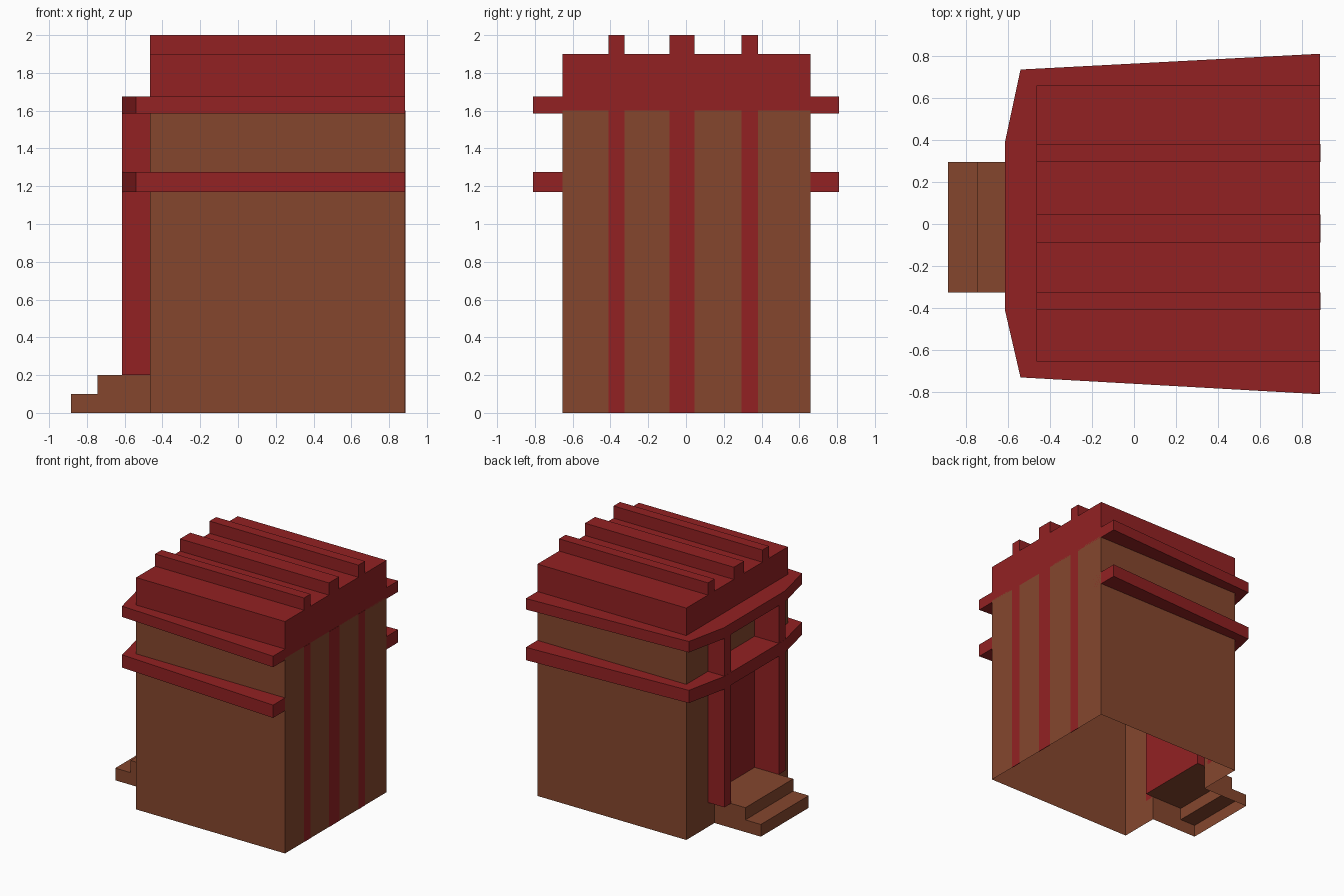
import bpy, bmesh

if "Cube" in bpy.data.objects:
    bpy.data.objects.remove(bpy.data.objects["Cube"])

def material(name, rgb):
    m = bpy.data.materials.new(name)
    m.diffuse_color = (*rgb, 1)
    m.use_nodes = True
    m.node_tree.nodes["Principled BSDF"].inputs["Base Color"].default_value = m.diffuse_color
    return m

RED = material("dark_red", (0.29, 0.0155, 0.0165))
BROWN = material("brown", (0.235, 0.062, 0.027))

def make(name, bm, *mats):
    me = bpy.data.meshes.new(name)
    bm.to_mesh(me)
    bm.free()
    for m in mats:
        me.materials.append(m)
    ob = bpy.data.objects.new(name, me)
    bpy.context.collection.objects.link(ob)
    return ob

def prism(name, outline, z0, z1, mat):
    """Closed solid from a plan outline (counter-clockwise)."""
    bm = bmesh.new()
    f = bm.faces.new([bm.verts.new((x, y, z0)) for x, y in outline])
    top = bmesh.ops.extrude_face_region(bm, geom=[f], use_keep_orig=True)
    bmesh.ops.translate(bm, vec=(0, 0, z1 - z0),
                        verts=[g for g in top["geom"] if isinstance(g, bmesh.types.BMVert)])
    bmesh.ops.recalc_face_normals(bm, faces=bm.faces)
    return make(name, bm, mat)

def box(name, x0, x1, y0, y1, z0, z1, mat):
    return prism(name, [(x0, y0), (x1, y0), (x1, y1), (x0, y1)], z0, z1, mat)

def wall_strip(bm, path, z0, z1, index=0):
    """Upright faces along an open plan path, outside on the right-hand side."""
    for (ax, ay), (bx, by) in zip(path, path[1:]):
        f = bm.faces.new([bm.verts.new(p) for p in
                          ((ax, ay, z0), (bx, by, z0), (bx, by, z1), (ax, ay, z1))])
        f.material_index = index

XF, XB, XP, XD = -0.465, 0.885, -0.615, -0.395   # wall front, back, pillar front, door
Y0, Y1 = -0.655, 0.66
D0, D1 = -0.325, 0.295                           # doorway sides

# Walls: an open-bottomed shell with a gap for the doorway
bm = bmesh.new()
wall_strip(bm, [(XF, D0), (XF, Y0), (XB, Y0), (XB, Y1), (XF, Y1), (XF, D1)][::1], 0, 1.6)
bmesh.ops.remove_doubles(bm, verts=bm.verts, dist=0.001)
make("walls", bm, BROWN)

# Recessed doorway: red door and jambs, brown panel above the lower ledge
bm = bmesh.new()
wall_strip(bm, [(XF, D1), (XD, D1)], 0.2, 1.6)
wall_strip(bm, [(XD, D0), (XF, D0)], 0.2, 1.6)
wall_strip(bm, [(XD, D1), (XD, D0)], 0.2, 1.2)
wall_strip(bm, [(XD, D1), (XD, D0)], 1.2, 1.6, 1)
make("door_recess", bm, RED, BROWN)

# Steps, open underneath
bm = bmesh.new()
profile = [(-0.885, 0), (-0.885, 0.1), (-0.745, 0.1), (-0.745, 0.2), (XF, 0.2)]
run = profile[:-1] + [(XD, 0.2)]
for (ax, az), (bx, bz) in zip(run, run[1:]):
    bm.faces.new([bm.verts.new(p) for p in
                  ((ax, D1, az), (ax, D0, az), (bx, D0, bz), (bx, D1, bz))])
for y, order in ((D0, -1), (D1, 1)):
    side = (profile + [(XF, 0)])[::order]
    bm.faces.new([bm.verts.new((x, y, z)) for x, z in side])
make("steps", bm, BROWN)

# Roof block
box("roof", XF, XB, Y0, Y1, 1.59, 1.9, RED)

# Ledges with splayed plan
plan = [(XB, -0.81), (XB, 0.81), (-0.54, 0.735), (XP, 0.385), (XP, -0.405), (-0.54, -0.73)]
for name, z0, z1 in (("lower_ledge", 1.17, 1.275), ("upper_ledge", 1.585, 1.675)):
    prism(name, plan, z0, z1, RED)

# Roof ribs, matching stripes on the rear wall, and the two outer door pillars
for side, y0, y1 in (("right", -0.41, D0), ("middle", -0.087, 0.045), ("left", D1, 0.38)):
    box("roof_rib_" + side, XF, XB, y0, y1, 1.89, 2.0, RED)
    box("wall_stripe_" + side, XB - 0.003, XB + 0.002, y0, y1, 0, 1.6, RED)
    if side != "middle":
        box("pillar_" + side, XP + 0.001, XF, y0, y1, 0.2, 1.6, RED)
